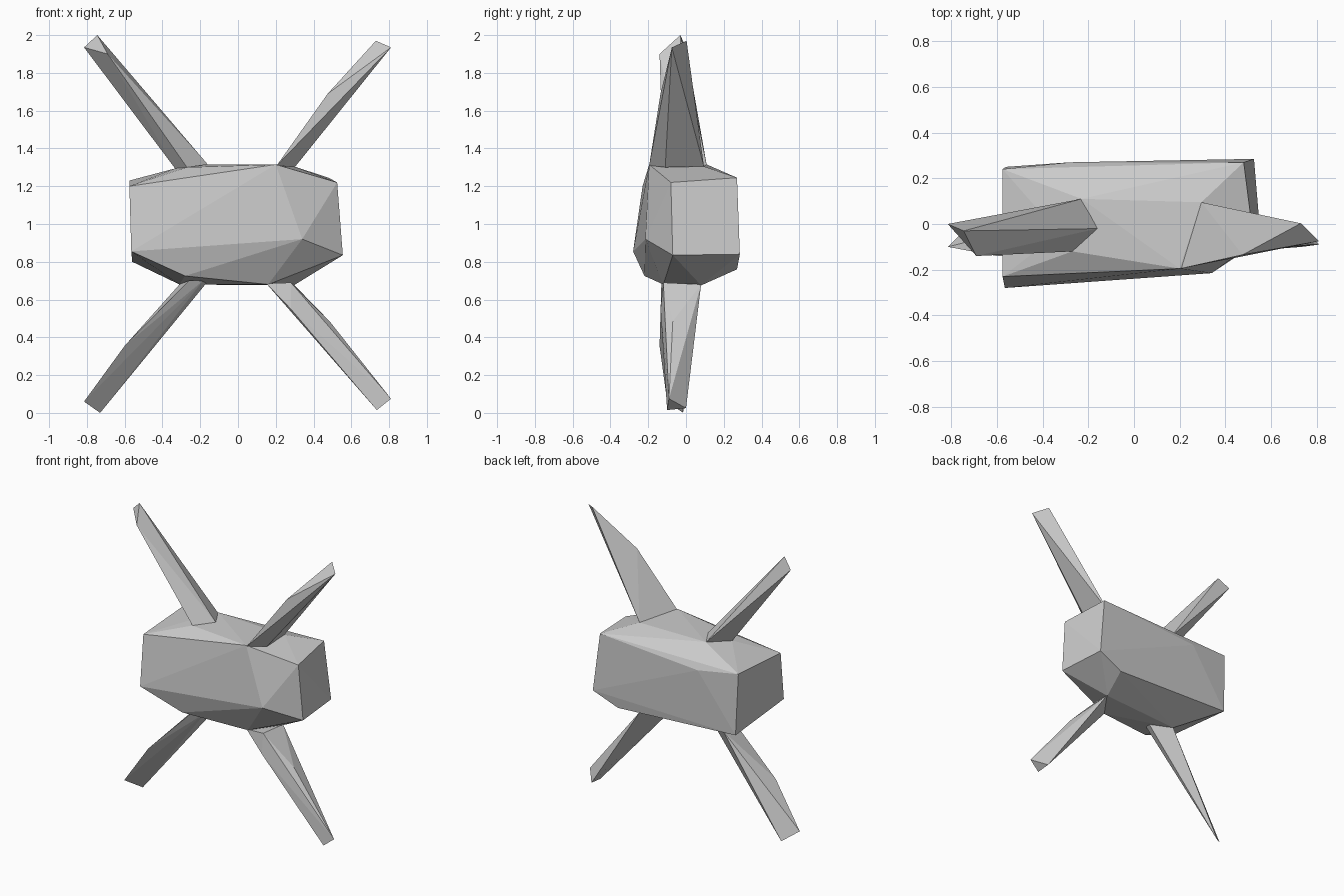
import bpy
import bmesh


def faceted(name, points):
    """Flat-faced solid stretched around a few corner points."""
    bm = bmesh.new()
    for p in points:
        bm.verts.new(p)
    res = bmesh.ops.convex_hull(bm, input=bm.verts[:])
    junk = {v for v in res["geom_interior"] + res["geom_unused"]
            if isinstance(v, bmesh.types.BMVert)}
    bmesh.ops.delete(bm, geom=list(junk), context='VERTS')
    bmesh.ops.recalc_face_normals(bm, faces=bm.faces[:])
    mesh = bpy.data.meshes.new(name)
    bm.to_mesh(mesh)
    bm.free()
    obj = bpy.data.objects.new(name, mesh)
    bpy.context.collection.objects.link(obj)
    return obj


# Chunky body: left end, right end, front and back ridges, top, bottom
faceted("body", [
    (-.575, -.23, 1.20), (-.575, .24, 1.23), (-.565, -.28, .855), (-.56, .25, .80),
    (.525, -.08, 1.22), (.48, .27, 1.245), (.525, .285, .84), (.555, -.07, .835),
    (.34, -.215, .92), (.34, .27, .76), (-.28, .27, 1.19), (-.28, -.22, .725),
    (.20, -.195, 1.315), (.295, .095, 1.305), (-.23, .11, 1.315),
    (-.27, -.12, 1.30), (-.33, -.04, 1.295),
    (.16, -.12, .68), (.295, .08, .675), (-.16, -.05, .69), (-.31, .03, .68),
])

# Upper limbs: base corners, then knee and tip
faceted("upper_left_limb", [
    (-.33, -.04, 1.29), (-.23, .11, 1.31), (-.16, -.02, 1.315), (-.27, -.12, 1.30),
    (-.815, 0, 1.935), (-.745, -.03, 2.0), (-.69, -.14, 1.90),
])
faceted("upper_right_limb", [
    (.205, -.195, 1.31), (.295, .095, 1.305), (.30, -.11, 1.30),
    (.475, -.135, 1.69),
    (.73, .003, 1.97), (.81, -.075, 1.935),
])

# Lower limbs
faceted("lower_left_limb", [
    (-.31, .03, .68), (-.165, -.045, .69), (-.26, -.13, .70), (-.185, -.10, .70),
    (-.60, -.14, .355),
    (-.815, -.10, .06), (-.73, -.015, 0),
])
faceted("lower_right_limb", [
    (.15, -.12, .685), (.295, .08, .68), (.28, -.12, .69),
    (.28, -.135, .55), (.485, -.07, .485),
    (.81, -.09, .075), (.735, 0, .025), (.735, -.10, .015),
])
